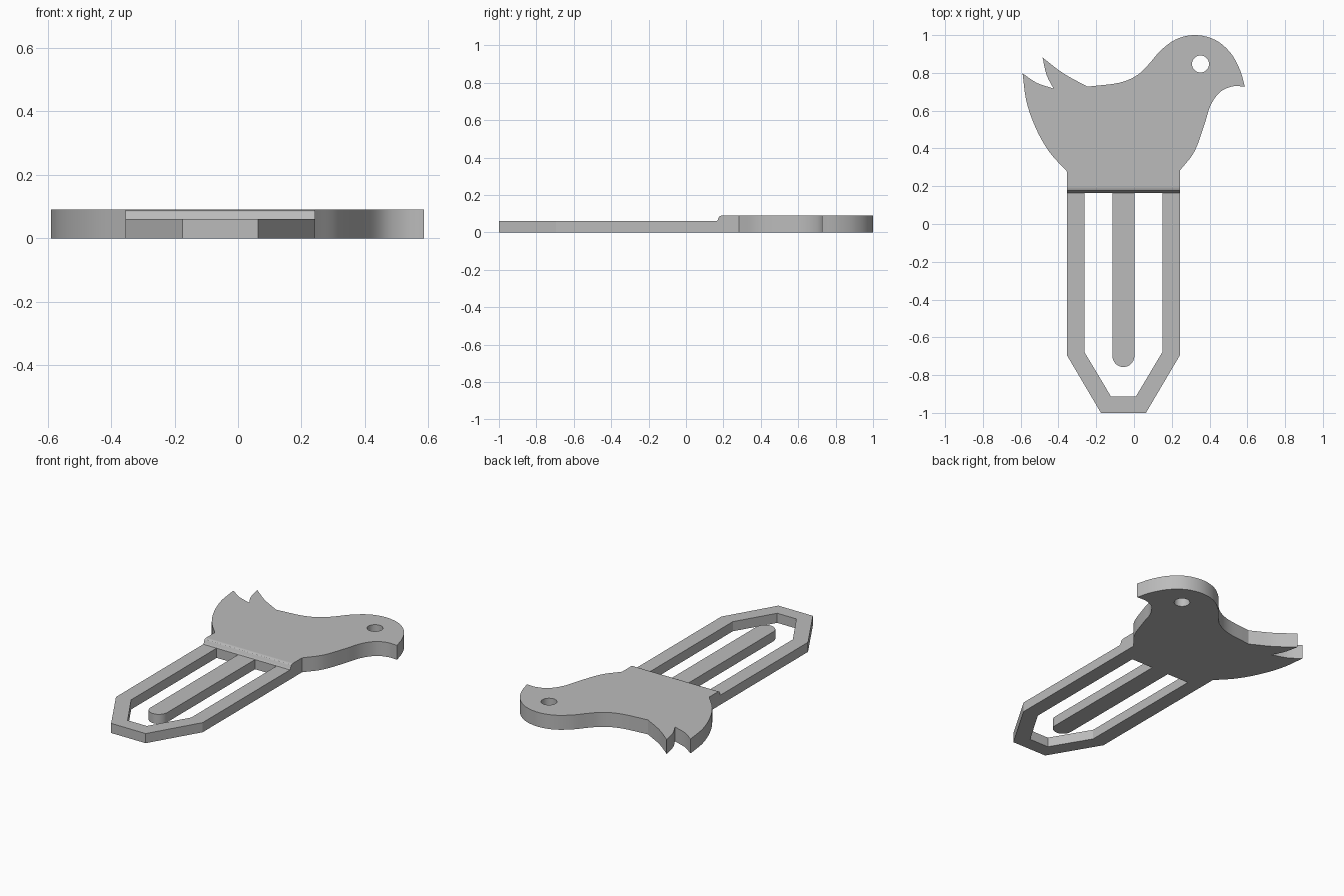
import bpy, bmesh, math
from mathutils import Vector
from mathutils.geometry import interpolate_bezier

cube = bpy.data.objects.get("Cube")
if cube:
    bpy.data.objects.remove(cube, do_unlink=True)

grey = bpy.data.materials.new("plain grey")
grey.use_nodes = True
grey.diffuse_color = (0.5, 0.5, 0.5, 1)
grey.node_tree.nodes["Principled BSDF"].inputs["Base Color"].default_value = (0.5, 0.5, 0.5, 1)

LEFT, RIGHT = 0.243, -0.355
STEP_Y, BODY_Y = 0.165, 0.195
CLIP_H, BODY_H = 0.06, 0.09


def smooth_path(points, steps=6):
    """Smooth curve through the points, without the last one."""
    p = [Vector((x, y, 0)) for x, y in points]
    p = [2 * p[0] - p[1]] + p + [2 * p[-1] - p[-2]]
    out = []
    for a, b, c, d in zip(p, p[1:], p[2:], p[3:]):
        out += interpolate_bezier(b, b + (c - a) / 6, c - (d - b) / 6, c, steps + 1)[:-1]
    return [(v.x, v.y) for v in out]


def arc(cx, cy, r, start, end, n):
    angles = [start + (end - start) * i / n for i in range(n + 1)]
    return [(cx + r * math.cos(a), cy + r * math.sin(a)) for a in angles]


def finish(name, bm):
    bmesh.ops.recalc_face_normals(bm, faces=bm.faces)
    mesh = bpy.data.meshes.new(name)
    bm.to_mesh(mesh)
    bm.free()
    mesh.materials.append(grey)
    obj = bpy.data.objects.new(name, mesh)
    bpy.context.collection.objects.link(obj)
    bpy.ops.object.select_all(action='DESELECT')
    obj.select_set(True)
    bpy.context.view_layer.objects.active = obj
    bpy.ops.object.shade_smooth_by_angle(angle=math.radians(30))
    return obj


def plate(name, loops, height):
    """Flat plate standing on the ground; inner loops become holes."""
    bm = bmesh.new()
    for loop in loops:
        verts = [bm.verts.new((x, y, 0)) for x, y in loop]
        for a, b in zip(verts, verts[1:] + verts[:1]):
            bm.edges.new((a, b))
    bmesh.ops.triangle_fill(bm, edges=bm.edges[:], use_beauty=True, normal=(0, 0, 1))
    ext = bmesh.ops.extrude_face_region(bm, geom=bm.faces[:], use_keep_orig=True)
    top = [v for v in ext["geom"] if isinstance(v, bmesh.types.BMVert)]
    bmesh.ops.translate(bm, verts=top, vec=(0, 0, height))
    return finish(name, bm)


# Bird silhouette: smooth runs that meet at sharp corners
breast = [(LEFT, 0.283), (0.32, 0.384), (0.373, 0.527), (0.405, 0.627),
          (0.455, 0.698), (0.52, 0.728), (0.587, 0.728)]
head_and_back = [(0.587, 0.728), (0.56, 0.818), (0.51, 0.907), (0.431, 0.974),
                 (0.33, 1.0), (0.23, 0.981), (0.146, 0.923), (0.08, 0.848),
                 (0.02, 0.79), (-0.077, 0.748), (-0.246, 0.727)]
upper_tail = [(-0.246, 0.727), (-0.373, 0.797), (-0.484, 0.881)]
notch_top = [(-0.484, 0.881), (-0.463, 0.79), (-0.426, 0.717)]
notch_bottom = [(-0.426, 0.717), (-0.516, 0.748), (-0.59, 0.798)]
belly = [(-0.59, 0.798), (-0.569, 0.648), (-0.521, 0.51), (-0.45, 0.384), (RIGHT, 0.278)]

outline = [(LEFT, BODY_Y)]
for run in (breast, head_and_back, upper_tail, notch_top, notch_bottom, belly):
    outline += smooth_path(run)
outline += [(RIGHT, 0.278), (RIGHT, BODY_Y)]
eye_hole = arc(0.352, 0.847, 0.045, 0, math.tau, 32)[:-1]
plate("bird_body", [outline, eye_hole], BODY_H)

# Rounded step between the bird and the thinner clip
profile = [(BODY_Y, 0), (STEP_Y, 0), (STEP_Y, CLIP_H), (0.17, 0.066), (0.173, 0.077),
           (0.178, 0.085), (0.186, 0.089), (BODY_Y, BODY_H)]
bm = bmesh.new()
end = bm.faces.new([bm.verts.new((RIGHT, y, z)) for y, z in profile])
ext = bmesh.ops.extrude_face_region(bm, geom=[end], use_keep_orig=True)
far = [v for v in ext["geom"] if isinstance(v, bmesh.types.BMVert)]
bmesh.ops.translate(bm, verts=far, vec=(LEFT - RIGHT, 0, 0))
finish("rounded_step", bm)

# Outer loop of the paper clip
MID = (LEFT + RIGHT) / 2


def mirrored(half):
    return half + [(2 * MID - x, y) for x, y in reversed(half)]


outer = mirrored([(RIGHT, STEP_Y), (RIGHT, -0.695), (-0.175, -1.0)])
inner = mirrored([(-0.263, STEP_Y), (-0.263, -0.677), (-0.122, -0.913)])
plate("clip_frame", [outer + inner[::-1]], CLIP_H)

# Middle prong with a rounded tip
R = 0.058
prong = [(MID - R, STEP_Y)] + arc(MID, -0.757 + R, R, math.pi, math.tau, 16) + [(MID + R, STEP_Y)]
plate("clip_prong", [prong], CLIP_H)
